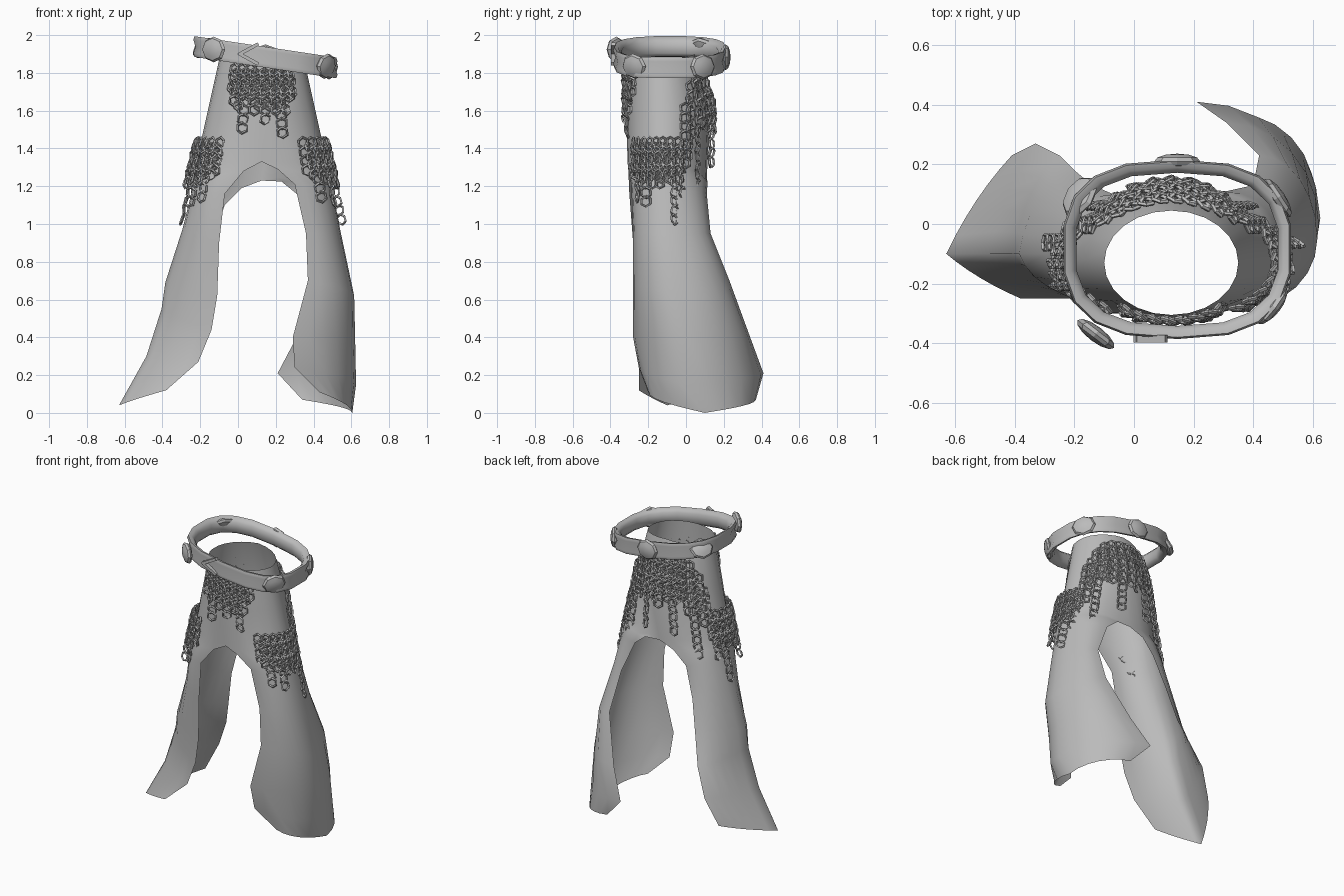
import bpy, bmesh, math
from mathutils import Vector, Matrix

cube = bpy.data.objects.get("Cube")
if cube:
    bpy.data.objects.remove(cube, do_unlink=True)

grey = bpy.data.materials.new("plain_grey")
grey.use_nodes = True
grey.diffuse_color = (0.5, 0.5, 0.5, 1)
bsdf = grey.node_tree.nodes["Principled BSDF"]
bsdf.inputs["Base Color"].default_value = grey.diffuse_color
bsdf.inputs["Roughness"].default_value = 0.7


def finish(bm, name, angle=50, solid=True):
    if solid:
        bmesh.ops.recalc_face_normals(bm, faces=bm.faces)
    mesh = bpy.data.meshes.new(name)
    bm.to_mesh(mesh)
    bm.free()
    mesh.materials.append(grey)
    obj = bpy.data.objects.new(name, mesh)
    bpy.context.collection.objects.link(obj)
    bpy.ops.object.select_all(action='DESELECT')
    obj.select_set(True)
    bpy.context.view_layer.objects.active = obj
    bpy.ops.object.shade_smooth_by_angle(angle=math.radians(angle))


# ---- cloth: each half is lofted across a front, side and back rail ----
front_top = [(.125, -.305, 1.87), (.125, -.315, 1.6), (.125, -.31, 1.33)]
back_top = [(.125, .045, 1.9), (.125, .125, 1.6), (.125, .11, 1.23)]
left_rails = [
    front_top + [(.21, -.305, 1.29), (.3, -.29, 1.21), (.36, -.28, .95), (.37, -.28, .7),
                 (.29, -.28, .4), (.3, -.25, .24), (.43, -.2, .11)],
    [(.35, -.13, 1.87), (.41, -.12, 1.6), (.47, -.11, 1.33), (.485, -.105, 1.25), (.5, -.1, 1.18),
     (.545, -.09, .95), (.615, -.05, .62), (.62, 0, .4), (.625, .02, .15), (.605, .1, 0)],
    back_top + [(.23, .115, 1.225), (.31, .11, 1.16), (.4, .13, .95), (.42, .23, .7),
                (.31, .34, .4), (.21, .41, .21), (.34, .37, .07)]]
right_rails = [
    front_top + [(.03, -.305, 1.28), (-.07, -.3, 1.16), (-.1, -.28, .9), (-.11, -.27, .62),
                 (-.14, -.26, .44), (-.21, -.25, .27), (-.38, -.25, .12)],
    [(-.1, -.13, 1.87), (-.16, -.12, 1.6), (-.22, -.12, 1.33), (-.235, -.11, 1.22), (-.25, -.1, 1.15),
     (-.295, -.1, .97), (-.385, -.1, .69), (-.405, -.1, .55), (-.485, -.1, .3), (-.63, -.1, .04)],
    back_top + [(.02, .11, 1.19), (-.07, .1, 1.1), (-.14, .13, .9), (-.2, .18, .65),
                (-.25, .23, .5), (-.33, .27, .32), (-.41, .23, .14)]]


def section(edge, side, roundness, n=6):
    """Quarter-ellipse from an edge point to the side point."""
    edge, side = Vector(edge), Vector(side)
    row = []
    for i in range(n + 1):
        t = i / n
        a = t * math.pi / 2
        arc = Vector((edge.x + (side.x - edge.x) * math.sin(a),
                      side.y + (edge.y - side.y) * math.cos(a),
                      edge.z + (side.z - edge.z) * t))
        row.append(edge.lerp(side, t).lerp(arc, roundness))
    return row


cloth = bmesh.new()
for rails, flatten, flip in ((left_rails, 0, False), (right_rails, .8, True)):
    grid = []
    for i, (f, s, b) in enumerate(zip(*rails)):
        k = 1 - flatten * max(0, 2 * i / (len(rails[0]) - 1) - 1)
        pts = section(f, s, k) + section(b, s, k)[-2::-1]
        grid.append([cloth.verts.new(p) for p in pts])
    for r0, r1 in zip(grid, grid[1:]):
        for j in range(len(r0) - 1):
            quad = [r0[j], r1[j], r1[j + 1], r0[j + 1]]
            cloth.faces.new(quad[::-1] if flip else quad)
bmesh.ops.remove_doubles(cloth, verts=cloth.verts, dist=.002)
finish(cloth, "skirt_cloth", 80, solid=False)


# ---- belt: a tilted band with a shallow groove ----
def power(v, e=.75):
    return math.copysign(abs(v) ** e, v)


def belt_point(deg, out=0, up=0):
    a = math.radians(deg)
    x = .145 + (.36 + out) * power(math.sin(a))
    y = -.085 - (.275 + out) * power(math.cos(a))
    return Vector((x, y, 1.883 - .15 * (x - .145) + up))


profile = [(-.018, -.03), (0, -.05), (.02, -.055), (.026, -.035), (.014, 0),
           (.026, .035), (.02, .055), (0, .05), (-.018, .03)]
belt = bmesh.new()
loops = [[belt.verts.new(belt_point(d, *p)) for p in profile] for d in range(0, 360, 20)]
for i, loop in enumerate(loops):
    nxt = loops[(i + 1) % len(loops)]
    for j in range(len(profile)):
        k = (j + 1) % len(profile)
        belt.faces.new((loop[j], loop[k], nxt[k], nxt[j]))
finish(belt, "belt_band", 55)


def facing(normal, up=Vector((0, 0, 1))):
    """Rotation whose local z points along the normal and y points up."""
    z = normal.normalized()
    x = up.cross(z).normalized()
    return Matrix((x, z.cross(x), z)).transposed().to_4x4()


# ---- medallions: low eight-sided domes, some leaning upward ----
for deg, out, lean, name in ((-35, .055, 0, "front_right"), (55, .012, -.02, "front_left"),
                             (120, .015, 0, "back_left"), (180, .02, 0, "back"),
                             (-122, .01, .09, "back_right")):
    dome = bmesh.new()
    normal = belt_point(deg, .1) - belt_point(deg)
    normal.z = lean
    place = Matrix.Translation(belt_point(deg, out)) @ facing(normal)
    bmesh.ops.create_uvsphere(dome, u_segments=8, v_segments=6, radius=1,
                              matrix=place @ Matrix.Diagonal((.077, .068, .026, 1)))
    finish(dome, name + "_medallion", 30)

# ---- buckle: chevron of two slanted bars ----
buckle = bmesh.new()
for sign in (-1, 1):
    turn = Matrix.Translation((.055, -.385, 1.9 + sign * .025)) @ Matrix.Rotation(-sign * .5, 4, 'Y')
    bmesh.ops.create_cube(buckle, size=1, matrix=turn @ Matrix.Diagonal((.12, .025, .018, 1)))
finish(buckle, "belt_buckle")


# ---- mail: six-sided links hung in staggered columns around the cloth ----
def mail_point(deg, z):
    a = math.radians(deg)
    drop = 1.88 - z
    back = max(0, -math.cos(a))
    rx = .232 + .235 * drop
    ry = .185 + back * min(.08, .32 * drop)
    return Vector((.125 + rx * math.sin(a), -.13 - ry * math.cos(a), z))


def add_link(bm, matrix, radius=.028, wire=.007):
    rings = []
    for i in range(6):
        a = math.tau * i / 6
        spoke = Vector((math.sin(a), math.cos(a), 0))
        rings.append([bm.verts.new(matrix @ (spoke * (radius + wire * c) + Vector((0, 0, wire * s))))
                      for c, s in ((1, 0), (0, 1), (-1, 0), (0, -1))])
    for i in range(6):
        r0, r1 = rings[i], rings[(i + 1) % 6]
        for j in range(4):
            k = (j + 1) % 4
            bm.faces.new((r0[j], r0[k], r1[k], r1[j]))


def mail(name, start, end, top, lengths, sag=0):
    """One column per entry of lengths, each its number of links; sag lowers the ends."""
    bm = bmesh.new()
    for c, count in enumerate(lengths):
        t = c / (len(lengths) - 1)
        deg = start + (end - start) * t
        for r in range(count):
            z = top - sag * (2 * t - 1) ** 4 - .048 * r - .024 * (c % 2)
            p = mail_point(deg, z)
            slope = mail_point(deg, z + .02) - mail_point(deg, z - .02)
            across = mail_point(deg + 2, z) - mail_point(deg - 2, z)
            twist = Matrix.Rotation(.45 if c % 2 else -.3, 4, 'Y')
            tilt = Matrix.Rotation(.3 if r % 2 else -.1, 4, 'X')
            normal = across.cross(slope)
            place = Matrix.Translation(p + normal.normalized() * .01)
            add_link(bm, place @ facing(normal, slope) @ twist @ tilt)
    finish(bm, name, 30)


mail("front_mail", -35, 36, 1.82, [3, 4, 5, 7, 4, 5, 5, 6, 5, 5, 8, 5, 4, 3])
side_lengths = [4, 4, 7, 4, 5, 7, 5, 5, 4, 5, 5, 4, 5, 9, 5, 6]
mail("left_mail", 40, 118, 1.43, side_lengths)
mail("right_mail", -40, -118, 1.43, side_lengths)
mail("back_mail", 122, 238, 1.81,
     [7, 7, 6, 13, 6, 6, 7, 6, 11, 6, 7, 7, 6, 6, 11, 6, 6, 7, 13, 6, 7, 7], sag=.2)
